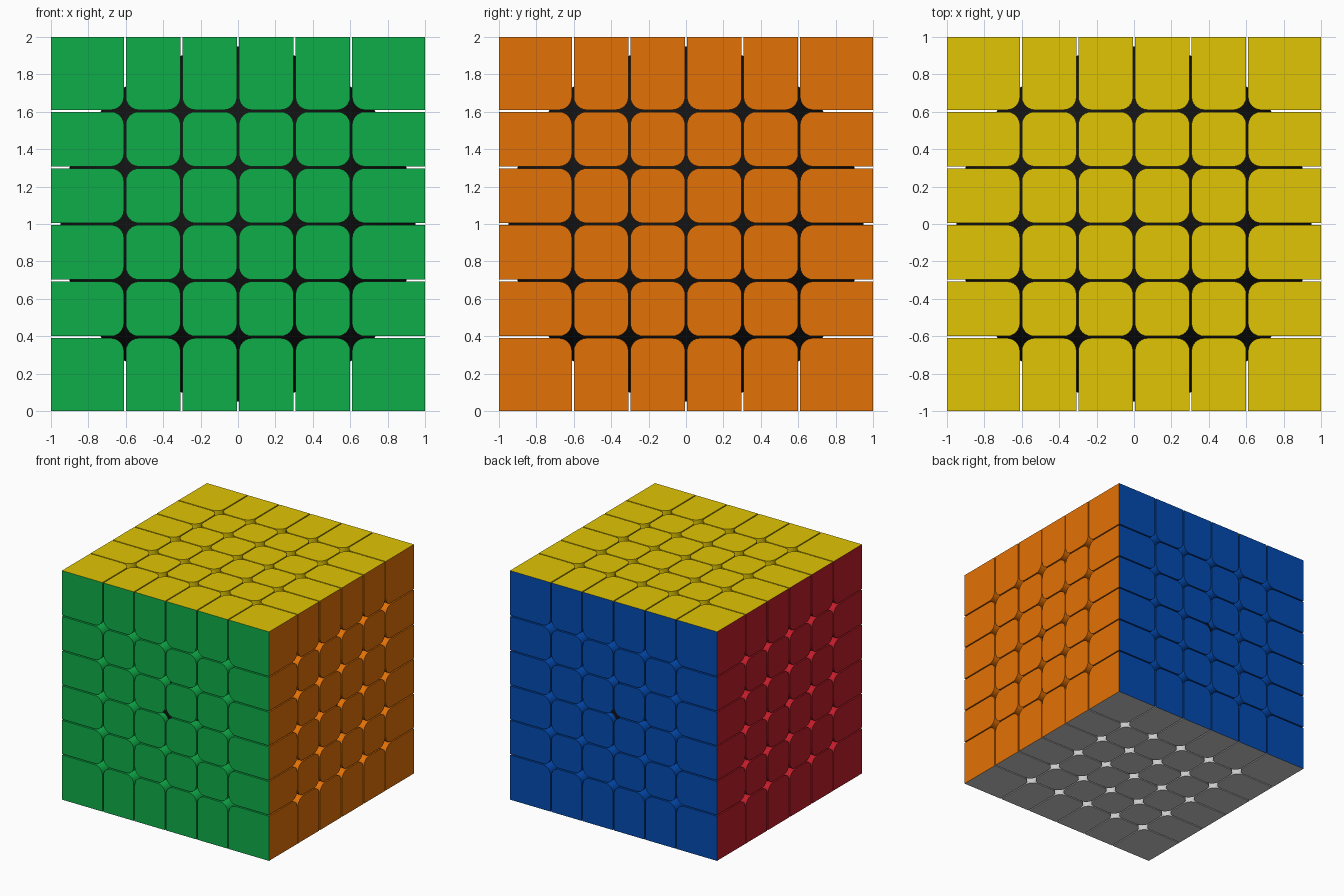
import bpy, bmesh, math
from mathutils import Vector

if "Cube" in bpy.data.objects:
    bpy.data.objects.remove(bpy.data.objects["Cube"])

CUTS = [-1.0, -0.605, -0.3025, 0.0, 0.3025, 0.605, 1.0]   # layer boundaries
GAP, RADIUS, DEPTH, STEPS = 0.005, 0.07, 0.3, 6
CENTRE = Vector((0, 0, 1))


def material(name, rgb):
    m = bpy.data.materials.new(name)
    m.diffuse_color = (*[(c / 255) ** 2.2 for c in rgb], 1)
    m.use_nodes = True
    m.node_tree.nodes["Principled BSDF"].inputs["Base Color"].default_value = m.diffuse_color
    return m


def span(i):
    lo, hi = CUTS[i], CUTS[i + 1]
    return (lo if i == 0 else lo + GAP), (hi if i == 5 else hi - GAP)


def outline(i, j):
    """Tile outline: inner corners rounded, corners on the cube's rim square."""
    (u0, u1), (v0, v1) = span(i), span(j)
    pts = []
    for k, (u, v, su, sv) in enumerate([(u1, v1, 1, 1), (u0, v1, -1, 1),
                                        (u0, v0, -1, -1), (u1, v0, 1, -1)]):
        if abs(u) == 1 or abs(v) == 1:
            pts.append((u, v))
            continue
        for s in range(STEPS + 1):
            a = math.pi / 2 * (k + s / STEPS)
            pts.append((u + RADIUS * (math.cos(a) - su),
                        v + RADIUS * (math.sin(a) - sv)))
    return pts


def inset(c):
    # rim points move inward with depth, giving mitred edge and corner pieces
    return math.copysign(1 - DEPTH, c) if abs(c) == 1 else c


def face_tiles(name, n, u, rgb):
    n, u = Vector(n), Vector(u)
    v = n.cross(u)
    bm = bmesh.new()
    for i in range(6):
        for j in range(6):
            pts = outline(i, j)
            top = [bm.verts.new(CENTRE + u * a + v * b + n) for a, b in pts]
            low = [bm.verts.new(CENTRE + u * inset(a) + v * inset(b) + n * (1 - DEPTH))
                   for a, b in pts]
            bm.faces.new(top)
            bm.faces.new(low[::-1])
            for k in range(len(pts)):
                m = (k + 1) % len(pts)
                bm.faces.new((top[k], low[k], low[m], top[m]))
    bmesh.ops.recalc_face_normals(bm, faces=bm.faces[:])
    me = bpy.data.meshes.new(name)
    bm.to_mesh(me)
    bm.free()
    ob = bpy.data.objects.new(name, me)
    bpy.context.collection.objects.link(ob)
    me.materials.append(material(name + "_colour", rgb))
    bpy.ops.object.select_all(action='DESELECT')
    ob.select_set(True)
    bpy.context.view_layer.objects.active = ob
    bpy.ops.object.shade_smooth_by_angle(angle=math.radians(30))


# coloured tiles on the six sides
face_tiles("front_tiles", (0, -1, 0), (1, 0, 0), (22, 172, 74))
face_tiles("back_tiles", (0, 1, 0), (-1, 0, 0), (11, 76, 176))
face_tiles("right_tiles", (1, 0, 0), (0, 1, 0), (226, 113, 14))
face_tiles("left_tiles", (-1, 0, 0), (0, -1, 0), (192, 34, 46))
face_tiles("top_tiles", (0, 0, 1), (1, 0, 0), (224, 196, 12))
face_tiles("bottom_tiles", (0, 0, -1), (1, 0, 0), (235, 235, 235))

# black ball core seen through the gaps
bpy.ops.mesh.primitive_uv_sphere_add(segments=96, ring_count=48, radius=0.95, location=CENTRE)
core = bpy.context.object
core.name = "core_ball"
core.data.materials.append(material("core_black", (26, 26, 26)))
bpy.ops.object.shade_smooth()
